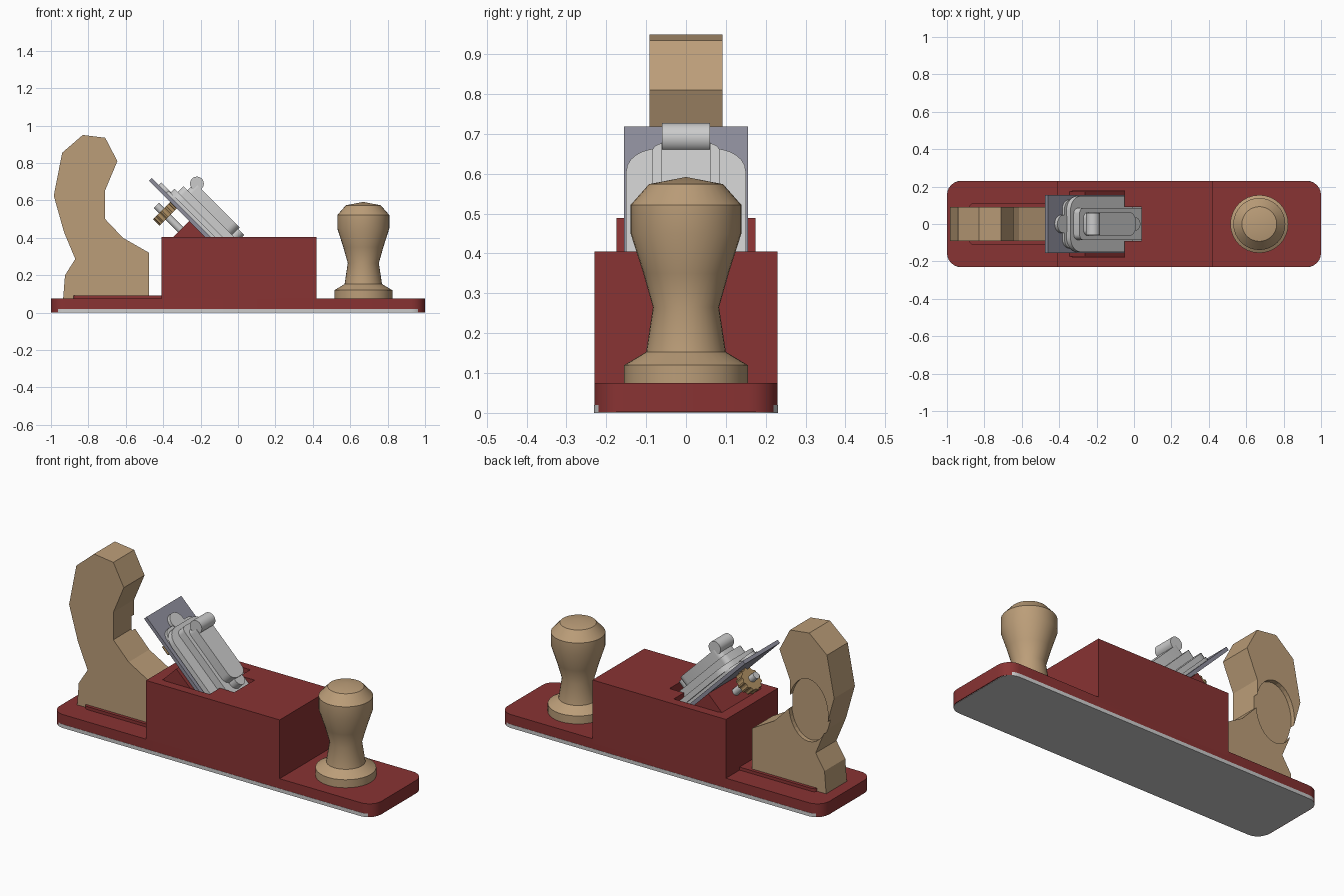
import bpy, bmesh, math
from mathutils import Matrix, Vector

if "Cube" in bpy.data.objects:
    bpy.data.objects.remove(bpy.data.objects["Cube"])


def material(name, rgb):
    m = bpy.data.materials.new(name)
    m.diffuse_color = (*rgb, 1)
    m.use_nodes = True
    m.node_tree.nodes["Principled BSDF"].inputs["Base Color"].default_value = m.diffuse_color
    return m


RED = material("red paint", (0.25, 0.033, 0.033))
WOOD = material("light wood", (0.50, 0.34, 0.19))
STEEL = material("bright steel", (0.60, 0.60, 0.60))
BLADE = material("blade steel", (0.27, 0.27, 0.33))
BRASS = material("brass", (0.42, 0.27, 0.12))


def frame(x, y, z, origin=(0, 0, 0)):
    m = Matrix((x, y, z)).transposed().to_4x4()
    m.translation = Vector(origin)
    return m


R = math.sqrt(0.5)
U, N, Y = Vector((R, 0, -R)), Vector((R, 0, R)), Vector((0, 1, 0))
P0 = Vector((-0.475, 0, 0.705))
TILT = frame(U, Y, N, P0)                       # x down the blade, z off its face
SIDE = frame((1, 0, 0), (0, 0, 1), (0, -1, 0))  # drawn in the side view
FLAT = Matrix.Identity(4)


def prism(name, pts, lo, hi, mat, m=FLAT, smooth=True):
    """Extrude an outline along the local z of frame m."""
    bm = bmesh.new()
    f = bm.faces.new([bm.verts.new((x, y, lo)) for x, y in pts])
    ext = bmesh.ops.extrude_face_region(bm, geom=[f])["geom"]
    bmesh.ops.translate(bm, vec=(0, 0, hi - lo),
                        verts=[v for v in ext if isinstance(v, bmesh.types.BMVert)])
    bmesh.ops.transform(bm, matrix=m, verts=bm.verts)
    return finish(name, bm, mat, smooth)


def finish(name, bm, mat, smooth):
    bmesh.ops.recalc_face_normals(bm, faces=bm.faces)
    me = bpy.data.meshes.new(name)
    bm.to_mesh(me)
    bm.free()
    me.materials.append(mat)
    ob = bpy.data.objects.new(name, me)
    bpy.context.collection.objects.link(ob)
    if smooth:
        bpy.ops.object.select_all(action='DESELECT')
        ob.select_set(True)
        bpy.context.view_layer.objects.active = ob
        bpy.ops.object.shade_smooth_by_angle(angle=math.radians(30))
    return ob


def rect(x0, x1, h):
    return [(x0, -h), (x1, -h), (x1, h), (x0, h)]


def rounded(x0, x1, h, r0, r1, n=6):
    """Rectangle with corner radius r0 at the x0 end and r1 at the x1 end."""
    pts = []
    for cx, cy, r, a in ((x1 - r1, h - r1, r1, 0), (x0 + r0, h - r0, r0, 90),
                         (x0 + r0, r0 - h, r0, 180), (x1 - r1, r1 - h, r1, 270)):
        steps = n if r > 0 else 0
        for i in range(steps + 1):
            t = math.radians(a + 90 * i / max(steps, 1))
            pts.append((cx + r * math.cos(t), cy + r * math.sin(t)))
    return pts


def ellipse(cx, cy, rx, ry, n=32):
    return [(cx + rx * math.cos(2 * math.pi * i / n),
             cy + ry * math.sin(2 * math.pi * i / n)) for i in range(n)]


def cut(ob, cutter):
    mod = ob.modifiers.new("cut", 'BOOLEAN')
    mod.object, mod.operation, mod.solver = cutter, 'DIFFERENCE', 'EXACT'
    bpy.context.view_layer.update()
    dg = bpy.context.evaluated_depsgraph_get()
    me = bpy.data.meshes.new_from_object(ob.evaluated_get(dg))
    ob.modifiers.clear()
    ob.data = me
    bpy.data.objects.remove(cutter)


# Base and metal sole
prism("base", rounded(-1, 1, 0.23, 0.075, 0.075), 0.002, 0.075, RED)
prism("sole", rounded(-0.995, 0.995, 0.2312, 0.07, 0.07), 0, 0.02, STEEL)

# Raised body with a T-shaped pocket for the blade
body = prism("body", rect(-0.41, 0.42, 0.23), 0.05, 0.405, RED, smooth=False)
pocket = [(-0.33, -0.18), (-0.05, -0.18), (-0.05, -0.09), (0.04, -0.09),
          (0.04, 0.09), (-0.05, 0.09), (-0.05, 0.18), (-0.33, 0.18)]
cut(body, prism("pocket_cutter", pocket, 0.2, 0.5, RED, smooth=False))

# Frog that carries the blade
prism("frog", rect(0.304, 0.7, 0.175), -0.17, -0.001, RED, TILT, False)

# Blade, chip breaker and lever cap, stacked on the slope
prism("blade", rect(0, 0.995, 0.155), 0, 0.02, BLADE, TILT, False)
prism("chip_breaker", rounded(0.11, 0.75, 0.13, 0.05, 0), 0.02, 0.036, STEEL, TILT)
prism("lever_cap", rounded(0.125, 0.6, 0.15, 0.08, 0), 0.036, 0.066, STEEL, TILT)
prism("cap_rib", rounded(0.15, 0.64, 0.085, 0.03, 0), 0.066, 0.11, STEEL, TILT)
prism("lever", rounded(0.18, 0.52, 0.062, 0.03, 0.045), 0.11, 0.165, STEEL, TILT)
prism("upper_screw", ellipse(0.10, 0, 0.048, 0.048), 0.015, 0.04, STEEL, TILT)
prism("lower_screw", ellipse(0.53, 0, 0.035, 0.035), 0.105, 0.155, STEEL, TILT)
roll = P0 + U * 0.191 + N * 0.17
prism("lever_roll", ellipse(roll.x, roll.z, 0.037, 0.037), -0.06, 0.06, STEEL, SIDE)

# Depth adjuster: knurled wheel on a threaded stem
ADJ = frame(Y, N, U, P0 - N * 0.066)
knurl = []
for i in range(48):
    r = 0.065 if i % 4 < 2 else 0.058
    a = 2 * math.pi * i / 48
    knurl.append((r * math.cos(a), r * math.sin(a)))
prism("adjuster_wheel", knurl, 0.16, 0.21, BRASS, ADJ, False)
prism("adjuster_stem", ellipse(0, 0, 0.02, 0.02, 16), 0.12, 0.36, STEEL, ADJ)

# Rear handle on its seat, with an oval palm recess on the back side
prism("handle_seat", rounded(-0.88, -0.41, 0.11, 0.02, 0), 0.06, 0.092, RED)
outline = [(-0.935, 0.075), (-0.925, 0.2), (-0.87, 0.287), (-0.93, 0.43),
           (-0.985, 0.625), (-0.94, 0.855), (-0.83, 0.95), (-0.71, 0.935),
           (-0.645, 0.81), (-0.71, 0.655), (-0.71, 0.5), (-0.615, 0.4),
           (-0.475, 0.32), (-0.475, 0.075)]
handle = prism("rear_handle", outline, -0.092, 0.092, WOOD, SIDE, False)
cut(handle, prism("palm_cutter", ellipse(-0.825, 0.515, 0.122, 0.175),
                  -0.2, -0.067, WOOD, SIDE, False))

# Turned front knob
profile = [(0, 0.07), (0.155, 0.07), (0.155, 0.12), (0.1, 0.153), (0.083, 0.265),
           (0.107, 0.35), (0.139, 0.45), (0.139, 0.522), (0.093, 0.574), (0, 0.592)]
bm = bmesh.new()
vs = [bm.verts.new((0.67 + r, 0, z)) for r, z in profile]
es = [bm.edges.new(p) for p in zip(vs, vs[1:])]
bmesh.ops.spin(bm, geom=vs + es, cent=(0.67, 0, 0), axis=(0, 0, 1),
               angle=2 * math.pi, steps=32)
bmesh.ops.remove_doubles(bm, verts=bm.verts, dist=1e-4)
finish("front_knob", bm, WOOD, True)
